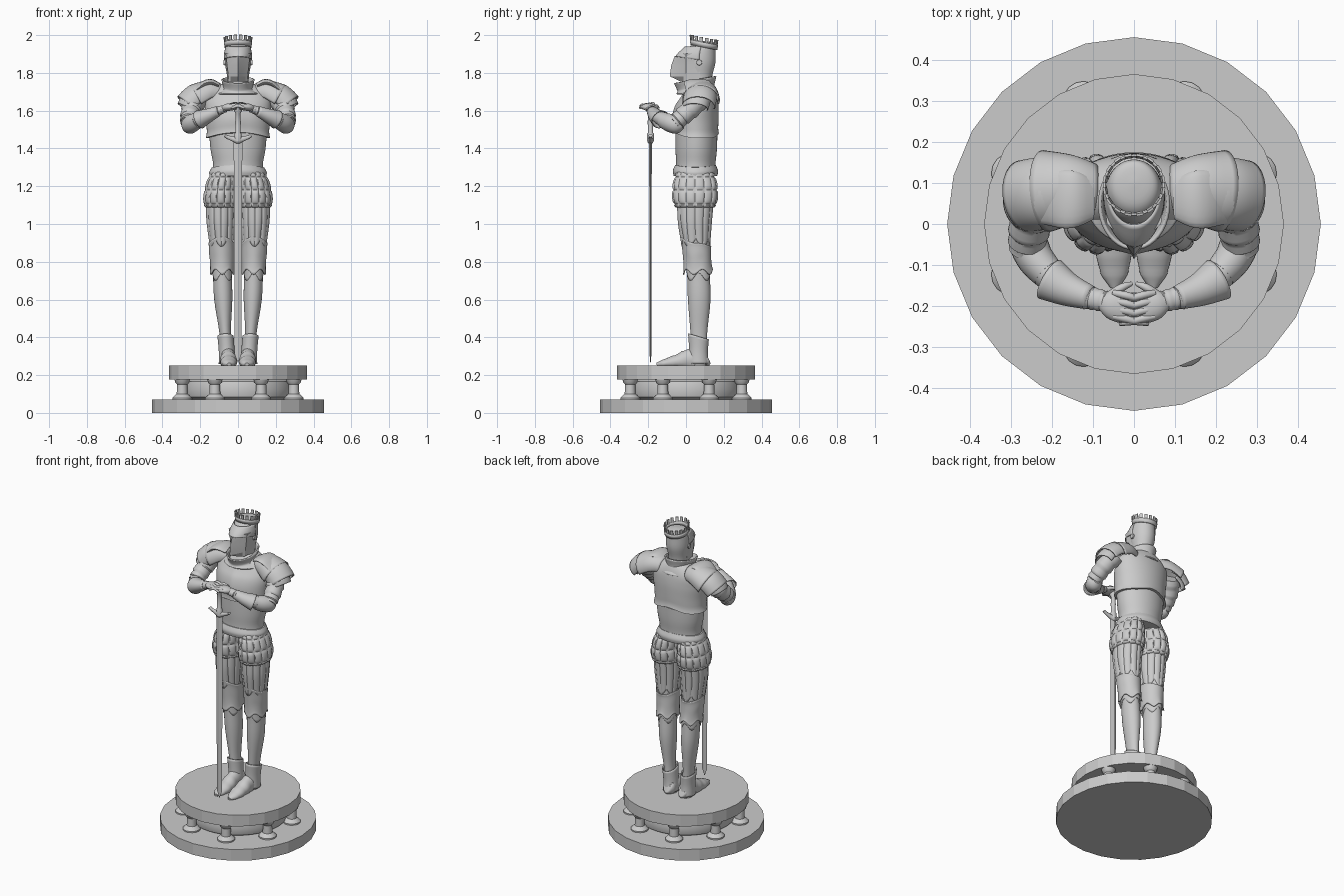
import bpy, bmesh, math
from mathutils import Vector, Matrix
from math import sin, cos, pi

UP = Vector((0, 0, 1))


def finish(name, bm, mirror=False, thick=0, angle=40):
    bmesh.ops.recalc_face_normals(bm, faces=bm.faces)
    me = bpy.data.meshes.new(name)
    bm.to_mesh(me)
    bm.free()
    ob = bpy.data.objects.new(name, me)
    bpy.context.collection.objects.link(ob)
    if thick:
        s = ob.modifiers.new("thickness", 'SOLIDIFY')
        s.thickness = thick
    if mirror:
        ob.modifiers.new("mirror", 'MIRROR').use_clip = False
    bpy.ops.object.select_all(action='DESELECT')
    bpy.context.view_layer.objects.active = ob
    ob.select_set(True)
    bpy.ops.object.shade_smooth_by_angle(angle=math.radians(angle))
    return ob


def skin(rows, closed=True, cap=True):
    bm = bmesh.new()
    vs = [[bm.verts.new(p) for p in r] for r in rows]
    n = len(rows[0])
    for a, b in zip(vs, vs[1:]):
        for i in range(n if closed else n - 1):
            j = (i + 1) % n
            bm.faces.new((a[i], a[j], b[j], b[i]))
    if cap and closed:
        bm.faces.new(vs[0])
        bm.faces.new(vs[-1])
    return bm


def loft(name, rings, n=28, steps=4, fn=None, follow=False, up=UP, arc=None,
         zmin=-9, mirror=False, thick=0, angle=40):
    """Rings are (x, y, z, rx, ry), joined smoothly; fn(a, t) -> radius factor, dz."""
    R = [Vector(r) for r in rings]
    S = []
    for i in range(len(R) - 1):
        p0, p1, p2, p3 = R[max(i - 1, 0)], R[i], R[i + 1], R[min(i + 2, len(R) - 1)]
        for k in range(steps):
            t = k / steps
            S.append(p1 + 0.5 * t * ((p2 - p0) + t * ((2 * p0 - 5 * p1 + 4 * p2 - p3)
                     + t * (3 * (p1 - p2) + p3 - p0))))
    S.append(R[-1])
    rows = []
    for i, s in enumerate(S):
        c, u, v = Vector(s[:3]), Vector((1, 0, 0)), Vector((0, 1, 0))
        if follow:
            d = Vector(S[min(i + 1, len(S) - 1)][:3]) - Vector(S[max(i - 1, 0)][:3])
            u = d.cross(up).normalized()
            v = u.cross(d).normalized()
        row = []
        for k in range(n):
            a = 2 * pi * k / n if arc is None else arc[0] + (arc[1] - arc[0]) * k / (n - 1)
            m, dz = fn(a, i / (len(S) - 1)) if fn else (1, 0)
            p = c + (u * cos(a) * s[3] + v * sin(a) * s[4]) * m + UP * dz
            p.z = max(p.z, zmin)
            row.append(p)
        rows.append(row)
    return finish(name, skin(rows, arc is None, not thick), mirror, thick, angle)


def lathe(name, prof, n, x=0, y=0, angle=40):
    return loft(name, [(x, y, z, r, r) for r, z in prof], n, 1, angle=angle)


def lames(k, amount):
    # overlapping plate steps along a limb
    return lambda a, t: (1 - amount * ((k * t * 0.999) % 1), 0)


# pedestal
lathe("base_disc", [(.455, 0), (.455, .072)], 24, angle=10)
lathe("top_disc", [(.365, .178), (.365, .25)], 24, angle=10)
lathe("drum", [(.26, .07), (.285, .085), (.295, .125), (.285, .165), (.26, .18)], 48)
for i in range(8):
    a = pi / 8 + i * pi / 4
    lathe("column", [(.052, .07), (.052, .08), (.04, .092), (.029, .1), (.027, .15),
                     (.036, .16), (.042, .18)], 16, .32 * cos(a), .32 * sin(a))

# legs
loft("leg", [(.09, .05, 1.14, .08, .095), (.09, .048, 1.0, .07, .083), (.087, .06, .85, .056, .068),
             (.083, .065, .75, .05, .06), (.078, .07, .6, .048, .06), (.068, .068, .42, .03, .044),
             (.058, .07, .3, .034, .043), (.055, .07, .25, .036, .045)], mirror=True)
loft("thigh_tassets", [(.09, .05, 1.12, .08, .097), (.09, .047, 1.02, .077, .09), (.088, .052, .92, .064, .076)],
     96, 6, lambda a, t: (.96 + .06 * abs(sin(6 * a)) ** .5, -.04 * t * t * abs(sin(3 * a))),
     thick=.006, mirror=True)
loft("knee_plate", [(.087, .052, .9, .06, .072), (.086, .056, .85, .061, .07), (.084, .06, .8, .058, .068),
                    (.083, .064, .745, .056, .069)], 64, 4,
     lambda a, t: (1 + .07 * (2 * t - 1) ** 4,
                   .035 * (1 - t) * sin(a) ** 2 * (1 if sin(a) < 0 else -.5) + .014 * t * sin(5 * a)),
     thick=.006, mirror=True)
loft("greave_cuff", [(.084, .066, .77, .052, .065), (.083, .067, .72, .053, .063)], 64, 4,
     lambda a, t: (1, .02 * t * cos(4 * a)), thick=.006, mirror=True)

# armoured shoes
loft("shoe", [(.052, .118, .29, .02, .025), (.052, .1, .285, .038, .05), (.052, .03, .285, .042, .06),
              (.05, -.04, .272, .046, .042), (.048, -.11, .262, .038, .025), (.047, -.155, .256, .012, .01)],
     28, 5, lames(6, .1), True, zmin=.25, mirror=True)
loft("ankle_cuff", [(.057, .066, .26, .04, .05), (.06, .066, .33, .037, .045), (.066, .066, .405, .038, .05)],
     28, 4, lambda a, t: (1, -.015 * sin(a) * t), thick=.005, mirror=True)

# quilted shorts
loft("quilted_shorts", [(.09, .048, 1.085, .075, .095), (.091, .048, 1.105, .093, .115),
                        (.09, .048, 1.18, .09, .122), (.08, .048, 1.25, .077, .108), (.07, .048, 1.28, .068, .095)],
     112, 8, lambda a, t: (.93 + .08 * abs(sin(7 * a) * sin(4 * pi * t)) ** .4, 0), mirror=True)
loft("belt", [(0, .05, 1.255, .15, .115), (0, .05, 1.275, .152, .12), (0, .05, 1.3, .138, .108)], 48, 4,
     lambda a, t: (1, .012 * sin(a) ** 2 * t))

# torso
loft("waist_plate", [(0, .05, 1.26, .136, .105), (0, .052, 1.32, .132, .104), (0, .054, 1.4, .146, .11),
                     (0, .055, 1.52, .155, .112)], 48)


def chest(a, t):
    ridge = .05 * max(0, 1 - abs(a - 1.5 * pi) / .25) * min(1, 3 * (1 - t))
    hem = .05 * max(0, 1 - 12 * t)
    wave = (.03 * max(0, -sin(a)) ** 2 + .025 * max(0, sin(a)) ** 8) * max(0, 1 - 2 * t)
    return 1 + ridge + hem, wave


loft("chest_plate", [(0, .055, 1.455, .163, .114), (0, .052, 1.54, .168, .12), (0, .06, 1.62, .175, .112),
                     (0, .075, 1.685, .165, .09), (0, .08, 1.735, .1, .068), (0, .075, 1.75, .06, .055)], 72, 7, chest)
loft("collar", [(0, .06, 1.685, .115, .105), (0, .052, 1.715, .073, .09), (0, .048, 1.765, .08, .105)], 40, 5,
     lambda a, t: (1, .018 * sin(a) * t), thick=.008)

# helmet
loft("helmet", [(0, .075, 1.71, .055, .06), (0, .075, 1.78, .057, .063), (0, .075, 1.85, .069, .08),
                (0, .08, 1.91, .069, .077), (0, .09, 1.945, .062, .066), (0, .098, 1.962, .045, .048),
                (0, .1, 1.968, .004, .004)], 36)
visor = []
for z, tip, w in [(1.755, -.03, .048), (1.782, -.086, .05), (1.84, -.078, .058), (1.888, -.06, .062), (1.902, -.03, .066)]:
    visor.append([(-w - .008, .075, z), (-w, .0, z), (-w * .8, -.012, z), (0, tip, z),
                  (w * .8, -.012, z), (w, .0, z), (w + .008, .075, z)])
finish("visor", skin(visor), angle=25)
loft("brow", [(0, .07, 1.888, .074, .126), (0, .072, 1.91, .074, .11), (0, .08, 1.94, .066, .085)], 32, 3,
     lambda a, t: (1, -.02 * (1 + sin(a)) * (1 - t)), arc=(pi, 2 * pi), thick=.006)
loft("visor_pivot", [(.062, .07, 1.855, .016, .016), (.076, .07, 1.855, .014, .014)], 16, 1, follow=True, mirror=True)

# crown, tipped backwards
tilt = lambda a, t: (1, -.014 * sin(a))
loft("crown_band", [(0, .095, 1.935, .066, .066), (0, .095, 1.962, .07, .07)], 36, 1, tilt, thick=.005)
bm = bmesh.new()
for i in range(16):
    a = 2 * pi * (i + .5) / 16
    bmesh.ops.create_cube(bm, size=1, matrix=Matrix.Translation((.071 * cos(a), .095 + .071 * sin(a), 1.972 - .014 * sin(a)))
                          @ Matrix.Rotation(a, 4, 'Z') @ Matrix.Rotation(.15, 4, 'Y') @ Matrix.Diagonal((.006, .017, .032, 1)))
finish("crown_points", bm)

# shoulder plates
half = (-.35, pi + .35)
for i, (p, r0, r1) in enumerate([
        ([(.2, .065, 1.67), (.245, .055, 1.645), (.268, .05, 1.61)], .07, .068),
        ([(.16, .08, 1.685), (.22, .075, 1.668), (.265, .068, 1.625)], .08, .088),
        ([(.09, .085, 1.69), (.15, .085, 1.69), (.215, .08, 1.66)], .06, .1)]):
    rad = [r0, (r0 + r1) / 2 + .004, r1]
    loft("shoulder_plate", [(*q, r, r * .85) for q, r in zip(p, rad)], 28, 4, None, True, arc=half,
         thick=.007, mirror=True)
loft("shoulder_flange", [(.1, .06, 1.735, .05, .012), (.15, .06, 1.752, .07, .016), (.21, .06, 1.725, .065, .014),
                         (.295, .045, 1.655, .035, .008)], 20, 4, None, True, mirror=True)

# arms
loft("upper_arm", [(.262, -.06, 1.535, .043, .043), (.258, -.03, 1.56, .05, .05), (.245, .025, 1.61, .056, .056),
                   (.21, .08, 1.67, .06, .06)], 28, 8, lames(5, .13), True, mirror=True)
loft("elbow", [(.268, -.015, 1.525, .02, .02), (.258, -.045, 1.525, .045, .047), (.24, -.085, 1.535, .045, .048),
               (.21, -.12, 1.55, .04, .042)], 28, 4, None, True, mirror=True)
loft("forearm", [(.25, -.07, 1.535, .04, .042), (.19, -.14, 1.562, .036, .036), (.09, -.185, 1.603, .022, .022)],
     24, 4, None, True, mirror=True)
loft("gauntlet_cuff", [(.205, -.135, 1.553, .054, .05), (.16, -.16, 1.573, .041, .038), (.105, -.18, 1.598, .029, .027)],
     28, 4, None, True, thick=.005, mirror=True)
loft("wrist_lames", [(.115, -.178, 1.596, .031, .027), (.065, -.19, 1.612, .028, .022)], 24, 12, lames(4, .14), True, mirror=True)

# folded hands
loft("hand", [(.08, -.188, 1.61, .02, .016), (.055, -.195, 1.618, .036, .02), (.02, -.205, 1.62, .038, .017),
              (.005, -.21, 1.615, .025, .01)], 20, 4, None, True, mirror=True)
for i in range(4):
    y = -.168 - .019 * i
    loft("finger", [(.05, y, 1.626, .008, .008), (.02, y - .006, 1.637 - .003 * i, .0095, .0095),
                    (-.01, y - .014, 1.632 - .003 * i, .008, .008), (-.035, y - .018, 1.612, .005, .005)],
         10, 4, None, True, mirror=True)
loft("thumb", [(.06, -.175, 1.615, .011, .011), (.03, -.155, 1.622, .01, .01), (.005, -.145, 1.615, .005, .005)],
     10, 4, None, True, mirror=True)

# sword
loft("blade", [(0, -.188, .265, .001, .001), (0, -.188, .31, .018, .005), (0, -.188, 1.45, .023, .007)], 4, 1, angle=10)
loft("sword_guard", [(-.07, -.188, 1.468, .012, .008), (-.055, -.188, 1.46, .008, .01), (-.02, -.188, 1.448, .012, .014),
                     (0, -.188, 1.445, .018, .022), (.02, -.188, 1.448, .012, .014), (.055, -.188, 1.46, .008, .01),
                     (.07, -.188, 1.468, .012, .008)], 12, 3, None, True)
lathe("grip", [(.019, 1.44), (.019, 1.475), (.013, 1.485), (.015, 1.54), (.012, 1.585), (.022, 1.6), (.022, 1.625)],
      16, 0, -.188)
